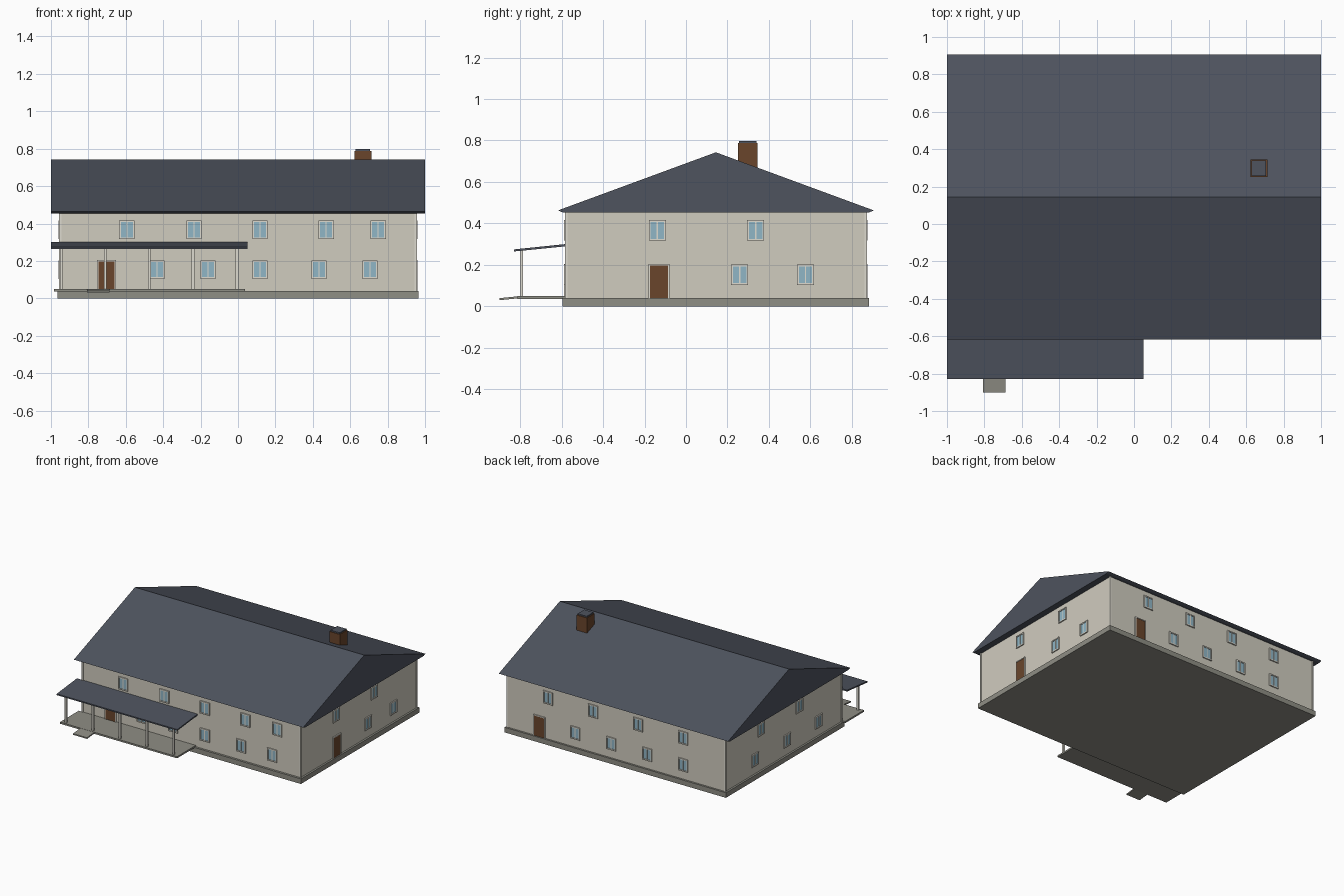
import bpy, bmesh

if "Cube" in bpy.data.objects:
    bpy.data.objects.remove(bpy.data.objects["Cube"])


def material(name, r, g, b):
    # sRGB 0-255 to linear
    m = bpy.data.materials.new(name)
    lin = [((c / 255 + 0.055) / 1.055) ** 2.4 for c in (r, g, b)]
    m.diffuse_color = (*lin, 1)
    m.use_nodes = True
    m.node_tree.nodes["Principled BSDF"].inputs["Base Color"].default_value = m.diffuse_color
    return m


WALL = material("cream_wall", 208, 204, 191)
ROOF = material("slate_roof", 78, 83, 94)
STONE = material("grey_stone", 143, 142, 133)
TRIM = material("pale_trim", 222, 219, 208)
GLASS = material("blue_glass", 144, 182, 198)
BROWN = material("brown_wood", 106, 69, 43)


def finish(name, bm, mat):
    bmesh.ops.recalc_face_normals(bm, faces=bm.faces)
    me = bpy.data.meshes.new(name)
    bm.to_mesh(me)
    bm.free()
    me.materials.append(mat)
    ob = bpy.data.objects.new(name, me)
    bpy.context.collection.objects.link(ob)
    return ob


def boxes(name, mat, items):
    # one object from boxes given as (x0, x1, y0, y1, z0, z1)
    bm = bmesh.new()
    for x0, x1, y0, y1, z0, z1 in items:
        vs = bmesh.ops.create_cube(bm, size=1)["verts"]
        for v in vs:
            v.co = (x1 if v.co.x > 0 else x0,
                    y1 if v.co.y > 0 else y0,
                    z1 if v.co.z > 0 else z0)
    return finish(name, bm, mat)


def extrude_x(name, mat, profile, x0, x1):
    # (y, z) profile extruded along x
    bm = bmesh.new()
    f = bm.faces.new([bm.verts.new((x0, y, z)) for y, z in profile])
    new = bmesh.ops.extrude_face_region(bm, geom=[f])["geom"]
    bmesh.ops.translate(bm, vec=(x1 - x0, 0, 0),
                        verts=[g for g in new if isinstance(g, bmesh.types.BMVert)])
    return finish(name, bm, mat)


# Main body
WX, Y0, Y1 = 0.95, -0.578, 0.866
MID = (Y0 + Y1) / 2
boxes("foundation", STONE, [(-0.965, 0.965, Y0 - 0.017, Y1 + 0.015, 0, 0.04)])
boxes("walls", WALL, [(-WX, WX, Y0, Y1, 0.04, 0.457)])
c = 0.006
boxes("corner_boards", TRIM,
      [(x - c, x + c, y - c, y + c, 0.04, 0.456) for x in (-WX, WX) for y in (Y0, Y1)])

# Solid gable roof with a slightly dropped soffit
extrude_x("main_roof", ROOF,
          [(MID - 0.761, 0.463), (MID, 0.743), (MID + 0.761, 0.463),
           (MID + 0.74, 0.454), (MID - 0.74, 0.454)], -1, 1)

# Chimney
boxes("chimney", BROWN, [(0.622, 0.713, 0.25, 0.345, 0.58, 0.788)])
boxes("chimney_cap", ROOF, [(0.628, 0.707, 0.256, 0.339, 0.788, 0.798)])


# Windows and doors, placed on a wall by side, position along it and height
def on_wall(side, u0, u1, z0, z1, depth):
    if side == "front":
        return (u0, u1, Y0 - depth, Y0, z0, z1)
    if side == "back":
        return (u0, u1, Y1, Y1 + depth, z0, z1)
    if side == "right":
        return (WX, WX + depth, u0, u1, z0, z1)
    return (-WX - depth, -WX, u0, u1, z0, z1)


def frame(side, u, w, z0, z1, t, sill=True):
    bars = [on_wall(side, u - w, u - w + t, z0, z1, 0.009),
            on_wall(side, u + w - t, u + w, z0, z1, 0.009),
            on_wall(side, u - w + t, u + w - t, z1 - t, z1, 0.009)]
    if sill:
        bars.append(on_wall(side, u - w + t, u + w - t, z0, z0 + t, 0.009))
    return bars


UPPER, LOWER = (0.317, 0.416), (0.104, 0.202)
windows = {
    "front": ([-0.594, -0.235, 0.118, 0.471, 0.749],
              [-0.433, -0.160, 0.118, 0.433, 0.706]),
    "back": ([0.595, 0.202, -0.190, -0.584], [0.357, 0.043, -0.270, -0.584]),
    "right": ([-0.138, 0.336], [0.259, 0.576]),
    "left": ([0.426, -0.050], [0.500, 0.100, -0.290]),
}
for side, rows in windows.items():
    frames, panes = [], []
    for us, (z0, z1) in zip(rows, (UPPER, LOWER)):
        for u in us:
            frames += frame(side, u, 0.041, z0, z1, 0.009)
            frames.append(on_wall(side, u - 0.003, u + 0.003, z0, z1, 0.007))
            panes.append(on_wall(side, u - 0.034, u + 0.034, z0 + 0.007, z1 - 0.007, 0.004))
    boxes(side + "_window_frames", TRIM, frames)
    boxes(side + "_window_panes", GLASS, panes)

for side, u in (("front", -0.703), ("back", 0.67), ("right", -0.130)):
    boxes(side + "_door", BROWN, [on_wall(side, u - 0.044, u + 0.044, 0.04, 0.198, 0.006)])
    boxes(side + "_door_frame", TRIM, frame(side, u, 0.05, 0.04, 0.205, 0.007, False))

# Porch: deck, ramp-like step, posts and lean-to roof
boxes("porch_deck", STONE, [(-0.984, 0.037, -0.812, Y0, 0.037, 0.05)])
extrude_x("porch_step", STONE,
          [(-0.9, 0.040), (-0.8, 0.050), (-0.8, 0.040), (-0.9, 0.030)], -0.808, -0.686)
p = 0.0075
boxes("porch_posts", TRIM,
      [(x - p, x + p, -0.793 - p, -0.793 + p, 0.05, 0.271)
       for x in [-0.945 + 0.235 * i for i in range(5)]])
extrude_x("porch_roof", ROOF,
          [(-0.83, 0.275), (Y0, 0.301), (Y0, 0.290), (-0.83, 0.265)], -1, 0.052)
